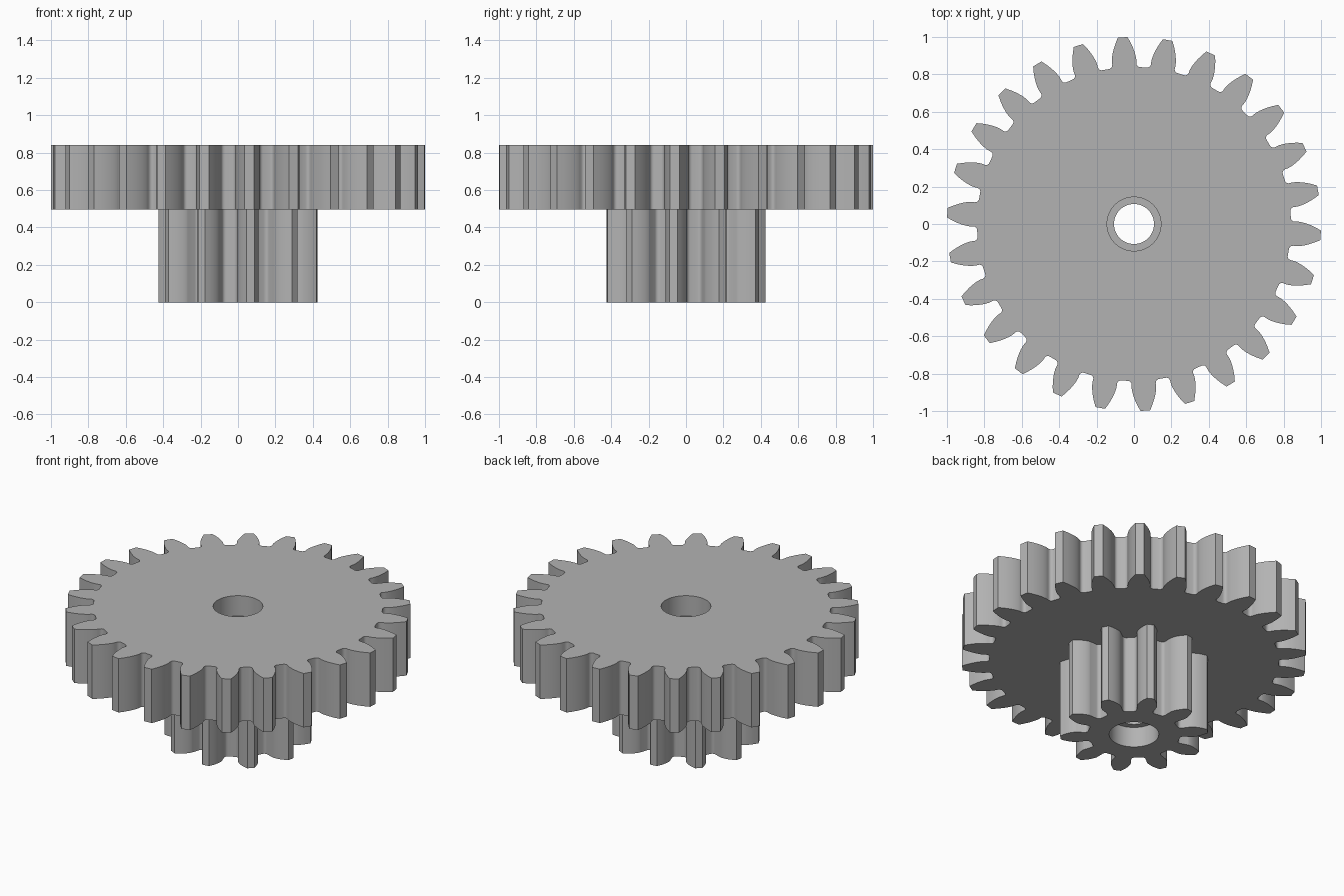
import bpy
import bmesh
from math import acos, cos, sin, tan, pi, radians

cube = bpy.data.objects.get("Cube")
if cube:
    bpy.data.objects.remove(cube, do_unlink=True)

MODULE = 1 / 14               # shared by both gears, so they have the same tooth size
PRESSURE = radians(20)
FILLET = 0.02
BORE, SEAT = 0.107, 0.144     # narrow bore and wider bearing seat radii
SEAT_DEPTH = 0.13
BOTTOM, STEP, TOP = 0.0, 0.495, 0.84

grey = bpy.data.materials.new("plain_grey")
grey.use_nodes = True
grey.diffuse_color = (0.45, 0.45, 0.45, 1)
grey.node_tree.nodes["Principled BSDF"].inputs["Base Color"].default_value = grey.diffuse_color


def involute(angle):
    return tan(angle) - angle


def gear_outline(teeth, steps=8):
    """Involute tooth profile with a radial foot and rounded root, as xy points."""
    pitch = MODULE * teeth / 2
    base, outer, root = pitch * cos(PRESSURE), pitch + MODULE, pitch - 1.25 * MODULE
    half = pi / (2 * teeth) + involute(PRESSURE)
    flank = []                # (radius, angle from tooth centre), root to tip
    for i in range(5):        # root fillet
        a = i / 4 * pi / 2
        flank.append((root + FILLET * (1 - cos(a)), half + FILLET / root * (1 - sin(a))))
    for i in range(steps + 1):  # involute flank
        r = base + (outer - base) * (i / steps) ** 2
        flank.append((r, half - involute(acos(min(1, base / r)))))
    points = []
    for t in range(teeth):
        centre = 2 * pi * (t - 0.25) / teeth
        points += [(r * cos(centre - a), r * sin(centre - a)) for r, a in flank]
        points += [(r * cos(centre + a), r * sin(centre + a)) for r, a in reversed(flank)]
    return points


def circle(radius, sides=64):
    return [(radius * cos(2 * pi * i / sides), radius * sin(2 * pi * i / sides))
            for i in range(sides)]


def build_part(name, sections):
    """Join a closed chain of (outline, height) loops with walls and flat rings."""
    bm = bmesh.new()
    loops = []
    for outline, z in sections:
        verts = [bm.verts.new((x, y, z)) for x, y in outline]
        edges = [bm.edges.new((v, verts[i - 1])) for i, v in enumerate(verts)]
        loops.append((verts, edges, z))
    for i, (verts, edges, z) in enumerate(loops):
        other, other_edges, other_z = loops[i - 1]
        if z == other_z:
            bmesh.ops.triangle_fill(bm, edges=edges + other_edges, use_beauty=True)
        else:
            for j in range(len(verts)):
                bm.faces.new((verts[j - 1], verts[j], other[j], other[j - 1]))
    bmesh.ops.recalc_face_normals(bm, faces=bm.faces)
    mesh = bpy.data.meshes.new(name)
    bm.to_mesh(mesh)
    bm.free()
    mesh.materials.append(grey)
    obj = bpy.data.objects.new(name, mesh)
    bpy.context.collection.objects.link(obj)
    bpy.ops.object.select_all(action="DESELECT")
    obj.select_set(True)
    bpy.context.view_layer.objects.active = obj
    bpy.ops.object.shade_smooth_by_angle(angle=radians(30))


def bored_gear(name, teeth, joint, end, seat):
    """Gear from the joint plane to its open end, with a bearing seat there."""
    outline = gear_outline(teeth)
    build_part(name, [(outline, joint), (outline, end), (circle(SEAT), end),
                      (circle(SEAT), seat), (circle(BORE), seat), (circle(BORE), joint)])


bored_gear("large_gear", 26, STEP, TOP, TOP - SEAT_DEPTH)
bored_gear("small_gear", 10, STEP, BOTTOM, BOTTOM + SEAT_DEPTH)
